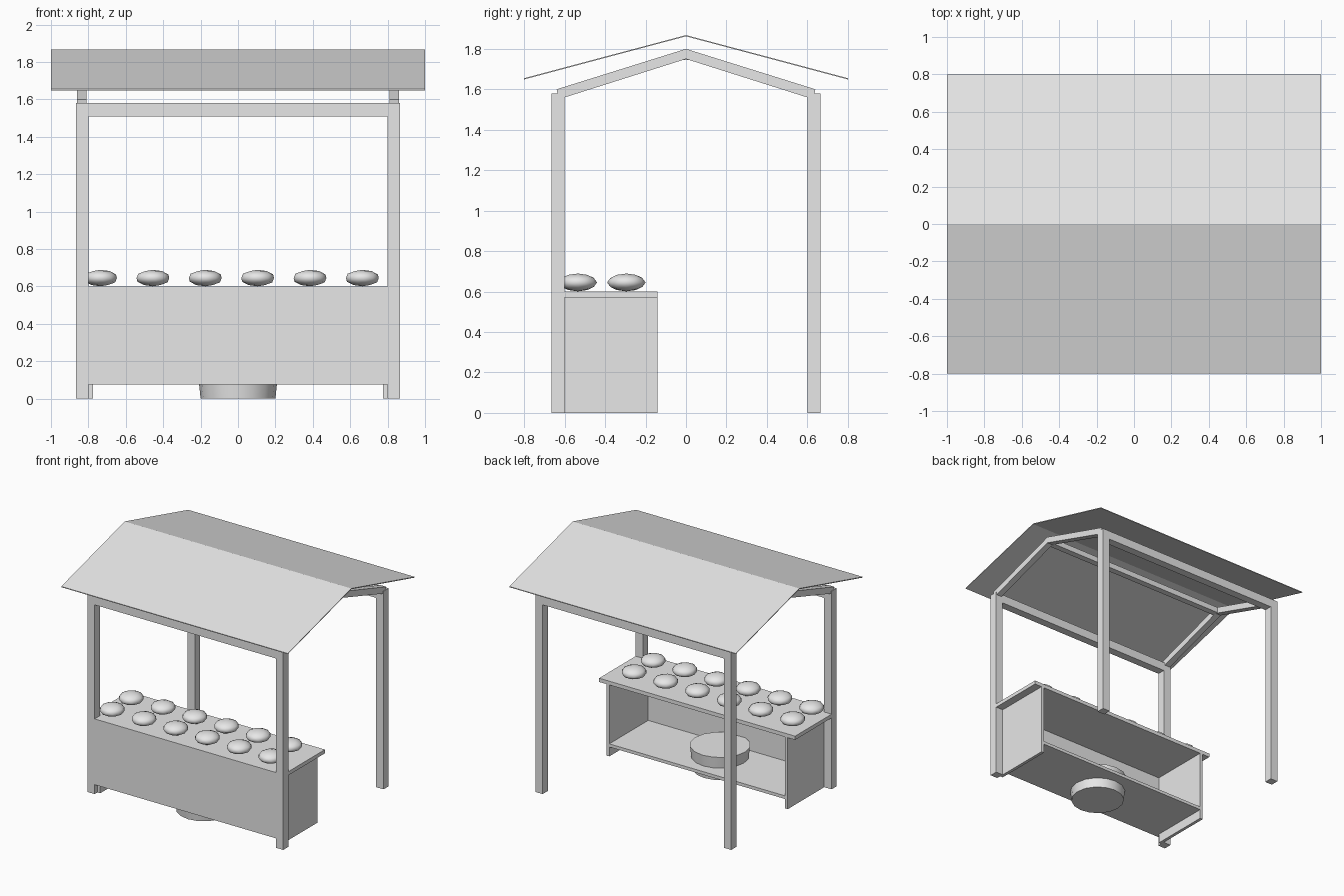
import bpy, bmesh, math
from mathutils import Matrix

cube = bpy.data.objects.get("Cube")
if cube:
    bpy.data.objects.remove(cube, do_unlink=True)

grey = bpy.data.materials.new("light_grey")
grey.use_nodes = True
GREY = (0.8, 0.8, 0.8, 1)
grey.diffuse_color = GREY
grey.node_tree.nodes["Principled BSDF"].inputs["Base Color"].default_value = GREY


def finish(name, bm, smooth=None):
    bmesh.ops.recalc_face_normals(bm, faces=bm.faces)
    mesh = bpy.data.meshes.new(name)
    bm.to_mesh(mesh)
    bm.free()
    mesh.materials.append(grey)
    obj = bpy.data.objects.new(name, mesh)
    bpy.context.collection.objects.link(obj)
    if smooth:
        bpy.ops.object.select_all(action="DESELECT")
        obj.select_set(True)
        bpy.context.view_layer.objects.active = obj
        bpy.ops.object.shade_smooth_by_angle(angle=math.radians(smooth))
    return obj


def box(name, x, y, z):
    """Box from (min, max) pairs on each axis."""
    bm = bmesh.new()
    bmesh.ops.create_cube(bm, size=1)
    for v in bm.verts:
        v.co = [a + (b - a) * (c + 0.5) for (a, b), c in zip((x, y, z), v.co)]
    return finish(name, bm)


def extrude_x(name, profile, x0, x1):
    """Extrude a closed (y, z) profile along x."""
    bm = bmesh.new()
    face = bm.faces.new([bm.verts.new((x0, y, z)) for y, z in profile])
    new = bmesh.ops.extrude_face_region(bm, geom=[face])["geom"]
    moved = [v for v in new if isinstance(v, bmesh.types.BMVert)]
    bmesh.ops.translate(bm, verts=moved, vec=(x1 - x0, 0, 0))
    return finish(name, bm)


def span(sign, a, b):
    return tuple(sorted((sign * a, sign * b)))


IN_X, OUT_X = 0.80, 0.865      # post faces across the width
IN_Y, OUT_Y = 0.60, 0.665      # post faces across the depth
POST_TOP = 1.58
COUNTER_BACK = -0.14

# Posts, eave beams and gable rafters
rafter_half = [(0.635, 1.575), (0.64, 1.60), (0, 1.80)]
rafter = rafter_half + [(-y, z) for y, z in reversed(rafter_half[:2])]
rafter += [(-0.60, 1.56), (0, 1.75), (0.60, 1.56)]
for sy, depth in ((-1, "front"), (1, "back")):
    for sx, side in ((-1, "right"), (1, "left")):
        box(f"{depth}_{side}_post", span(sx, IN_X, OUT_X), span(sy, IN_Y, OUT_Y), (0, POST_TOP))
    box(f"{depth}_eave_beam", (-IN_X, IN_X), span(sy, IN_Y, OUT_Y), (1.51, POST_TOP))
for sx, side in ((-1, "right"), (1, "left")):
    extrude_x(f"{side}_rafter", rafter, sx * 0.81, sx * 0.86)
box("ridge_beam", (-0.81, 0.81), (-0.025, 0.025), (1.745, 1.79))

# Thin gabled roof sheet
eave, ridge, thick = 1.649, 1.862, 0.006
extrude_x("roof", [(-0.8, eave), (0, ridge), (0.8, eave),
                   (0.8, eave + thick), (0, ridge + thick), (-0.8, eave + thick)], -1, 1)

# Counter: front panel, sides, shelf and notched top
box("counter_front_panel", (-IN_X, IN_X), (-OUT_Y, -0.63), (0.075, 0.60))
for sx, side in ((-1, "right"), (1, "left")):
    box(f"counter_{side}_side", span(sx, 0.775, IN_X), (-0.63, COUNTER_BACK), (0, 0.57))
box("counter_shelf", (-0.775, 0.775), (-0.63, COUNTER_BACK), (0.075, 0.10))
box("counter_top", (-OUT_X, OUT_X), (-IN_Y, COUNTER_BACK), (0.57, 0.60))
box("counter_top_front_strip", (-IN_X, IN_X), (-0.63, -IN_Y), (0.57, 0.60))

# Tapered tub standing through the shelf
bm = bmesh.new()
bmesh.ops.create_cone(bm, cap_ends=True, segments=16, radius1=0.20, radius2=0.22, depth=0.19,
                      matrix=Matrix.Translation((0, -0.43, 0.095)))
finish("tub", bm, smooth=40)

# Two rows of squashed round goods
for row, y in enumerate((-0.535, -0.295)):
    for col in range(6):
        bm = bmesh.new()
        place = Matrix.Translation((-0.735 + 0.28 * col, y, 0.645))
        bmesh.ops.create_icosphere(bm, subdivisions=2, radius=1,
                                   matrix=place @ Matrix.Diagonal((0.092, 0.095, 0.044, 1)))
        finish(f"fruit_{row + 1}_{col + 1}", bm, smooth=80)
